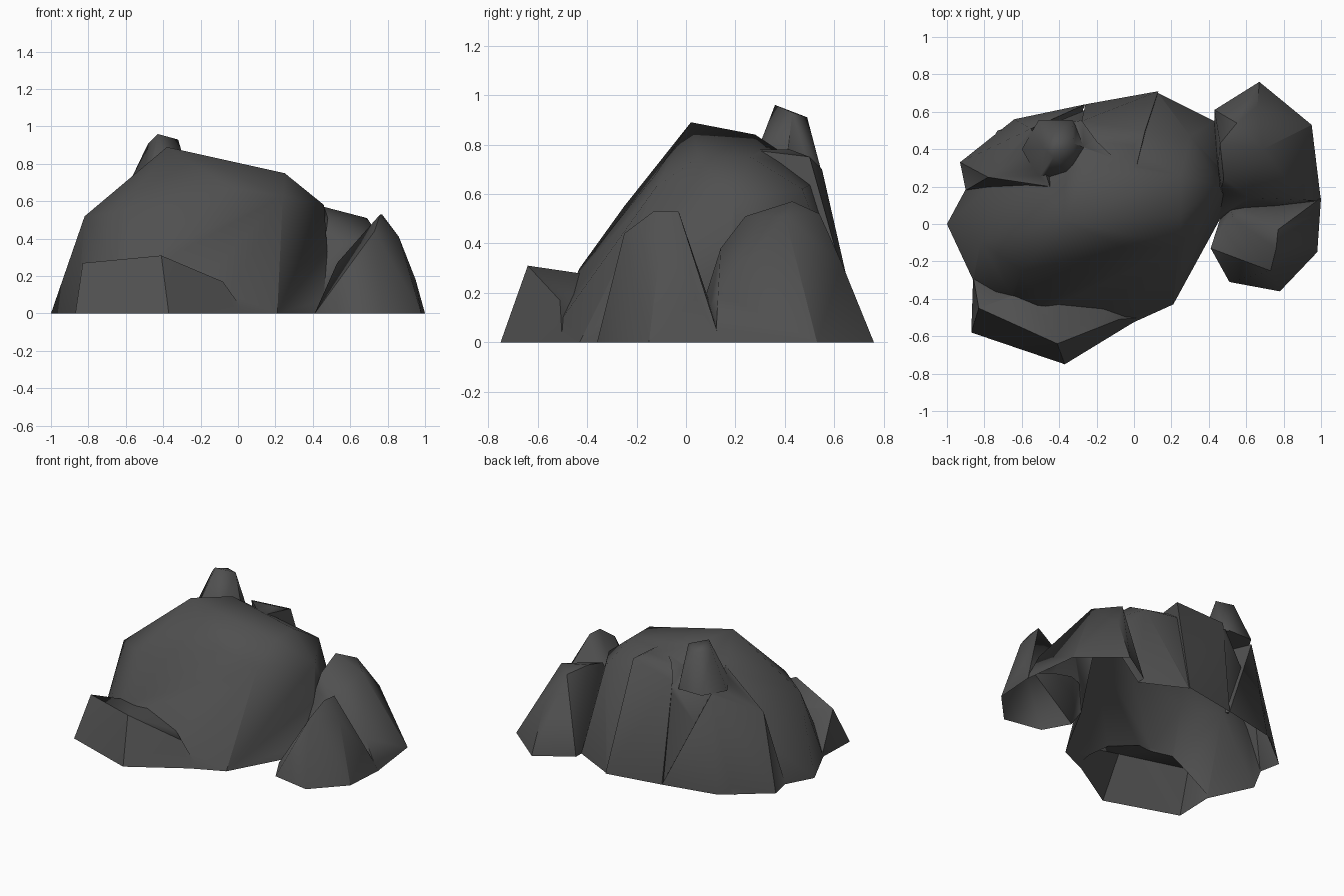
import bpy
import bmesh
import math

# remove the default object
default = bpy.data.objects.get("Cube")
if default:
    bpy.data.objects.remove(default, do_unlink=True)

# one dark stone colour
stone = bpy.data.materials.new("dark_stone")
stone.use_nodes = True
stone_colour = (.08, .08, .08, 1)
stone.diffuse_color = stone_colour
stone.node_tree.nodes["Principled BSDF"].inputs["Base Color"].default_value = stone_colour


def ring(centre_x, centre_y, radius, height, sides=6):
    """Regular outline at one height."""
    angles = [math.tau * step / sides for step in range(sides)]
    return [(centre_x + radius * math.cos(angle), centre_y + radius * math.sin(angle), height)
            for angle in angles]


def boulder(name, footprint, corners):
    """Closed angular boulder wrapped around a ground outline and upper corners."""
    bm = bmesh.new()
    # the outline is doubled below ground so that the base can be trimmed cleanly
    for x, y in footprint:
        bm.verts.new((x, y, 0))
        bm.verts.new((x, y, -.1))
    for corner in corners:
        bm.verts.new(corner)
    bmesh.ops.convex_hull(bm, input=bm.verts[:])
    loose = [vert for vert in bm.verts if not vert.link_faces]
    bmesh.ops.delete(bm, geom=loose, context="VERTS")
    bmesh.ops.recalc_face_normals(bm, faces=bm.faces[:])
    mesh = bpy.data.meshes.new(name)
    bm.to_mesh(mesh)
    bm.free()
    mesh.materials.append(stone)
    obj = bpy.data.objects.new(name, mesh)
    bpy.context.scene.collection.objects.link(obj)
    return obj


def merge(base, part):
    """Fuse a boulder into the base shell and discard the separate copy."""
    union = base.modifiers.new("merge_" + part.name, "BOOLEAN")
    union.operation = "UNION"
    union.solver = "EXACT"
    union.object = part
    depsgraph = bpy.context.evaluated_depsgraph_get()
    base_mesh = bpy.data.meshes.new_from_object(base.evaluated_get(depsgraph))
    base.modifiers.clear()
    base.data = base_mesh
    bpy.data.objects.remove(part, do_unlink=True)


# large central mass with a high front shoulder
rock = boulder(
    "rock_outcrop",
    [(-.86, -.3), (-1, 0), (-.73, .5), (.13, .7), (.43, .55), (.5, .1),
     (.21, -.43), (-.1, -.57), (-.7, -.5)],
    [(-.82, -.1, .52), (-.6, -.25, .55), (-.5, -.43, .3), (-.38, .02, .89),
     (-.04, -.13, .67), (.24, -.12, .63), (.25, .05, .75), (.25, .26, .75),
     (-.24, .28, .84), (.46, .2, .58), (.3, .47, .62), (-.3, .55, .66)])

# spur on the back corner
back_spur = boulder(
    "back_spur",
    [(-.9, .18), (-.93, .33), (-.64, .56), (-.26, .64)],
    [(-.78, .25, .5), (-.55, .51, .66), (-.45, .2, .72)])
merge(rock, back_spur)

# tapered knob that forms the summit
summit_knob = boulder(
    "summit_knob", [],
    ring(-.42, .4, .18, .66)
    + [(-.43, .36, .96), (-.48, .4, .91), (-.32, .43, .93), (-.42, .49, .91)])
merge(rock, summit_knob)

# rounded bump on the back wall beside the summit
back_bump = boulder(
    "back_bump",
    [(-.26, .64), (.13, .71)],
    [(-.2, .44, .76), (0, .42, .78), (.06, .5, .75), (-.28, .55, .7), (0, .25, .78)])
merge(rock, back_bump)

# low ledge along the front
front_ledge = boulder(
    "front_ledge",
    [(-.87, -.58), (-.37, -.75), (.04, -.5), (-.86, -.28)],
    [(-.83, -.45, .27), (-.41, -.64, .31), (-.08, -.51, .17), (-.4, -.3, .26)])
merge(rock, front_ledge)

# pointed boulder on the left flank
side_boulder = boulder(
    "side_boulder",
    [(.41, -.13), (.51, -.31), (.78, -.36), (.98, -.15), (1, .14), (.5, .15)],
    [(.76, -.13, .53), (.77, -.03, .53), (.86, -.1, .41), (.95, .04, .18),
     (.73, -.25, .44), (.53, .03, .27)])
merge(rock, side_boulder)

# broad sloping boulder behind it
back_side_boulder = boulder(
    "back_side_boulder",
    [(.43, .61), (.67, .76), (.95, .53), (1, .12), (.42, .02)],
    [(.69, .4, .51), (.48, .24, .51), (.46, .43, .57), (.55, .54, .52),
     (.66, .63, .32), (.62, .14, .38), (.9, .13, .2)])
merge(rock, back_side_boulder)

# trim at the ground, leaving the underside open and hollow
bm = bmesh.new()
bm.from_mesh(rock.data)
bmesh.ops.bisect_plane(
    bm, geom=bm.verts[:] + bm.edges[:] + bm.faces[:],
    plane_co=(0, 0, 0), plane_no=(0, 0, 1), clear_inner=True)
bmesh.ops.triangulate(bm, faces=bm.faces[:])
bm.to_mesh(rock.data)
bm.free()

# soft facets with crisp main creases
bpy.ops.object.select_all(action="DESELECT")
rock.select_set(True)
bpy.context.view_layer.objects.active = rock
bpy.ops.object.shade_smooth_by_angle(angle=math.radians(60))
